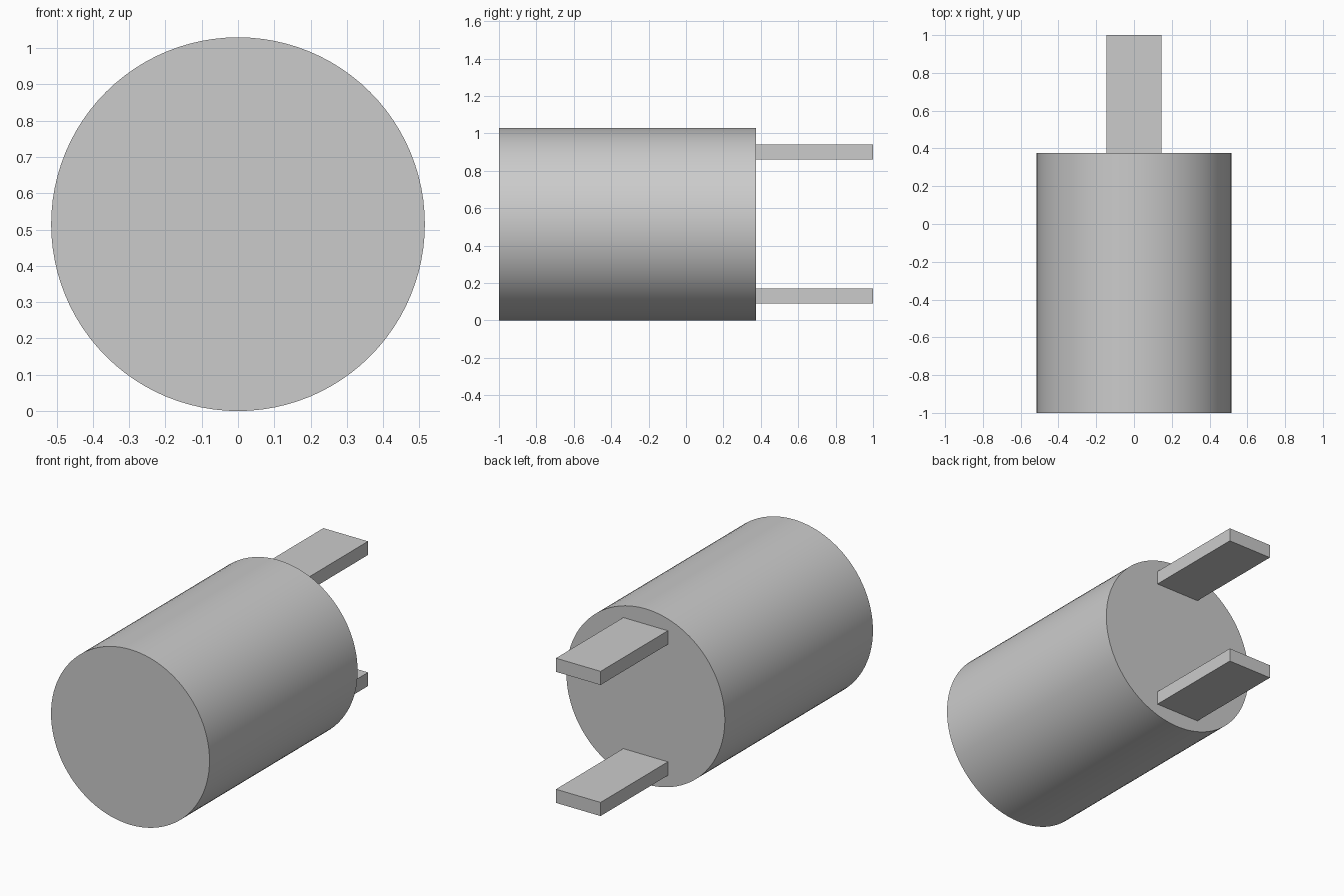
import bpy
import math

cube = bpy.data.objects.get("Cube")
if cube:
    bpy.data.objects.remove(cube, do_unlink=True)

RADIUS = 0.515
FRONT, REAR, TIP = -1.0, 0.375, 1.0
PRONG_OFFSET = 0.385
PRONG_WIDTH, PRONG_THICKNESS = 0.29, 0.08

grey = bpy.data.materials.new("plain grey")
grey.use_nodes = True
colour = (0.6, 0.6, 0.6, 1)
grey.diffuse_color = colour
grey.node_tree.nodes["Principled BSDF"].inputs["Base Color"].default_value = colour


def finish(name):
    part = bpy.context.object
    part.name = name
    part.data.materials.append(grey)
    bpy.ops.object.transform_apply(location=False, rotation=True, scale=True)
    return part


# Round body lying along the y axis
bpy.ops.mesh.primitive_cylinder_add(
    vertices=96, radius=RADIUS, depth=REAR - FRONT,
    location=(0, (FRONT + REAR) / 2, RADIUS), rotation=(math.pi / 2, 0, 0))
finish("body")
bpy.ops.object.shade_smooth_by_angle(angle=math.radians(30))

# Two flat prongs on the rear face
for name, side in (("upper_prong", 1), ("lower_prong", -1)):
    bpy.ops.mesh.primitive_cube_add(
        size=1, location=(0, (REAR + TIP) / 2, RADIUS + side * PRONG_OFFSET))
    bpy.context.object.scale = (PRONG_WIDTH, TIP - REAR, PRONG_THICKNESS)
    finish(name)
